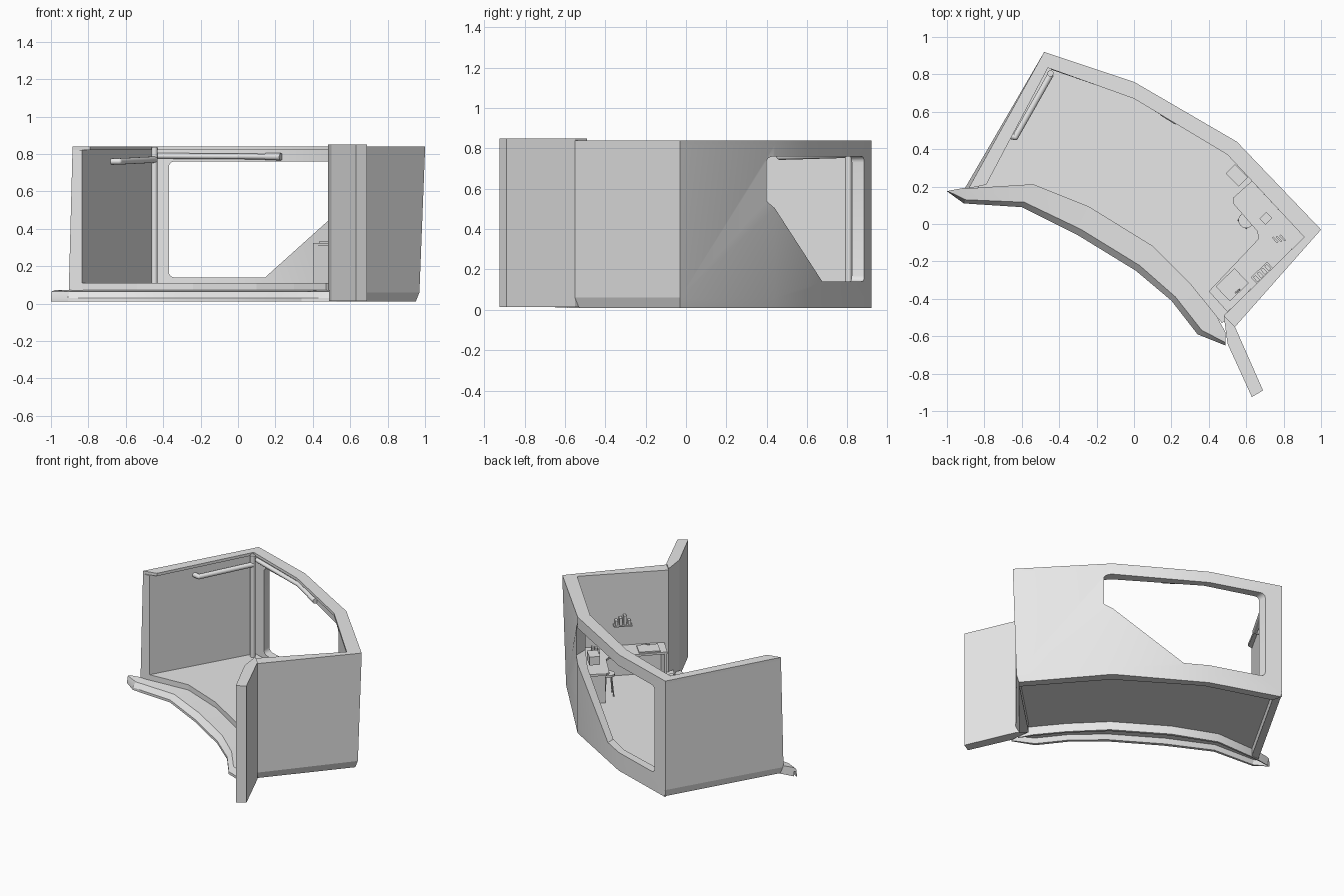
import bpy, bmesh, math
from mathutils import Vector, Matrix

cube = bpy.data.objects.get("Cube")
if cube:
    bpy.data.objects.remove(cube, do_unlink=True)

GREY = (0.8, 0.8, 0.8, 1)
mat = bpy.data.materials.new("plain grey")
mat.use_nodes = True
mat.diffuse_color = GREY
mat.node_tree.nodes["Principled BSDF"].inputs["Base Color"].default_value = GREY


def finish(name, bm):
    bmesh.ops.recalc_face_normals(bm, faces=bm.faces)
    me = bpy.data.meshes.new(name)
    bm.to_mesh(me)
    bm.free()
    me.materials.append(mat)
    ob = bpy.data.objects.new(name, me)
    bpy.context.collection.objects.link(ob)
    return ob


def loft(name, rings):
    """Skin equal-length rings of 3D points and cap both ends."""
    bm = bmesh.new()
    vs = [[bm.verts.new(p) for p in r] for r in rings]
    n = len(rings[0])
    for a, b in zip(vs, vs[1:]):
        for i in range(n):
            j = (i + 1) % n
            bm.faces.new((a[i], a[j], b[j], b[i]))
    bm.faces.new(vs[0])
    bm.faces.new(vs[-1])
    return finish(name, bm)


def solid(name, *levels):
    """Upright block through (height, plan outline) levels."""
    return loft(name, [[(x, y, z) for x, y in outline] for z, outline in levels])


def box(name, centre, size, angle=44):
    bm = bmesh.new()
    bmesh.ops.create_cube(bm, size=1)
    m = (Matrix.Translation(centre) @ Matrix.Rotation(math.radians(angle), 4, 'Z')
         @ Matrix.Diagonal((*size, 1)))
    bm.transform(m)
    return finish(name, bm)


def tube(name, points, r):
    """Round rod along a path with ball joints."""
    bm = bmesh.new()
    pts = [Vector(p) for p in points]
    for a, b in zip(pts, pts[1:]):
        d = b - a
        m = Matrix.Translation((a + b) / 2) @ d.to_track_quat('Z', 'Y').to_matrix().to_4x4()
        bmesh.ops.create_cone(bm, cap_ends=True, segments=14, radius1=r, radius2=r,
                              depth=d.length, matrix=m)
    for p in pts[1:-1]:
        bmesh.ops.create_uvsphere(bm, u_segments=14, v_segments=8, radius=r,
                                  matrix=Matrix.Translation(p))
    for f in bm.faces:
        f.smooth = len(f.verts) <= 4
    return finish(name, bm)


def smooth(ob):
    for o in bpy.context.selected_objects:
        o.select_set(False)
    ob.select_set(True)
    bpy.context.view_layer.objects.active = ob
    bpy.ops.object.shade_smooth_by_angle(angle=math.radians(25))


# Plan outlines
FRONT = [(0.47, -0.53), (0.3, -0.32), (0.1, -0.12), (-0.24, 0.09), (-0.54, 0.21), (-0.86, 0.19)]
OUTER = [(-0.48, 0.92), (0, 0.76), (0.55, 0.44)]
TOP_Z, RIM_Z = 0.84, 0.82

# Raised floor, open underneath
floor = [(-0.47, 0.87), (0, 0.72), (0.52, 0.4), (0.93, -0.06), (0.51, -0.5)] + FRONT
solid("floor", (0.07, floor), (0.11, floor))

# Side wall with thin overhanging rim
side_in = [(-0.46, 0.85), (-0.835, 0.19)]
solid("side_wall", (0.015, [(-0.885, 0.2), (-0.475, 0.92)] + side_in),
      (0.06, [(-0.905, 0.19), (-0.48, 0.92)] + side_in),
      (RIM_Z, [(-0.885, 0.19), (-0.48, 0.92)] + side_in))
side_rim = [(-0.885, 0.19), (-0.48, 0.92), (-0.46, 0.835), (-0.79, 0.21)]
solid("side_rim", (RIM_Z, side_rim), (TOP_Z, side_rim))

# Back wall with window opening
back_in = [(0.91, -0.07), (0.51, 0.385), (0, 0.705), (-0.46, 0.85)]
back_wall = solid("back_wall", (0.01, OUTER + [(0.95, -0.03)] + back_in),
                  (0.06, OUTER + [(0.97, -0.03)] + back_in),
                  (RIM_Z, OUTER + [(1, -0.03)] + back_in))
window = [(-0.37, 0.14), (0.145, 0.14), (0.59, 0.54), (0.59, 0.76), (-0.37, 0.76)]
cutter = loft("window_cutter", [[(x, y, z) for x, z in window] for y in (0.2, 1.1)])
bm = bmesh.new()
bm.from_mesh(cutter.data)
corners = [e for e in bm.edges if abs(e.verts[0].co.y - e.verts[1].co.y) > 0.5
           and (e.verts[0].co.z > 0.7 or e.verts[0].co.x < 0)]
bmesh.ops.bevel(bm, geom=corners, offset=0.03, segments=4, profile=0.5, affect='EDGES')
bmesh.ops.recalc_face_normals(bm, faces=bm.faces)
bm.to_mesh(cutter.data)
bm.free()
cutter.hide_render = True
cut = back_wall.modifiers.new("window", 'BOOLEAN')
cut.operation, cut.solver, cut.object = 'DIFFERENCE', 'EXACT', cutter
bpy.context.view_layer.update()
dg = bpy.context.evaluated_depsgraph_get()
opened = bpy.data.meshes.new_from_object(back_wall.evaluated_get(dg))
back_wall.modifiers.clear()
back_wall.data = opened
bpy.data.objects.remove(cutter, do_unlink=True)
smooth(back_wall)
back_rim = OUTER + [(1, -0.03), (0.91, -0.07), (0.5, 0.37), (0, 0.67), (-0.46, 0.835)]
smooth(solid("back_rim", (RIM_Z, back_rim), (TOP_Z, back_rim)))

# End wall with undercut foot, and projecting wing
end_in = [(0.48, -0.49), (0.91, -0.07)]
solid("end_wall", (0.01, [(0.95, -0.03), (0.525, -0.53)] + end_in),
      (0.06, [(0.97, -0.03), (0.54, -0.55)] + end_in),
      (TOP_Z, [(1, -0.03), (0.54, -0.55)] + end_in))
wing = [(0.48, -0.49), (0.5, -0.64), (0.63, -0.925), (0.69, -0.89), (0.54, -0.55)]
solid("wing_wall", (0.015, wing), (0.85, wing))

# Curved front step: sloping nose, hollow underside
inner = [(-0.98, 0.18), (-0.87, 0.2)] + FRONT[-2:0:-1] + [(0.44, -0.49), (0.49, -0.58)]
outer = [(-1, 0.175), (-0.91, 0.11), (-0.6, 0.09), (-0.3, -0.06), (0.01, -0.25),
         (0.2, -0.41), (0.34, -0.59), (0.49, -0.65)]
section = [(0, 0.01), (0, 0.072), (0.78, 0.065), (1, 0.03), (1, 0.012), (0.85, 0.012),
           (0.75, 0.045), (0.12, 0.045), (0.12, 0.01)]
rings = []
for a, b in zip(inner, outer):
    a, b = Vector(a), Vector(b)
    rings.append([(*a.lerp(b, t), z) for t, z in section])
smooth(loft("front_step", rings))

# Corner post and grab rails
tube("corner_post", [(-0.447, 0.805, 0.11), (-0.447, 0.805, 0.835)], 0.017)
tube("side_rail", [(-0.445, 0.8, 0.77), (-0.635, 0.465, 0.76), (-0.68, 0.475, 0.76)], 0.017)
tube("back_rail", [(-0.44, 0.84, 0.79), (0, 0.688, 0.787), (0.23, 0.548, 0.785)], 0.015)
tube("back_rail_sleeve", [(0.15, 0.597, 0.786), (0.23, 0.548, 0.785)], 0.019)

# Corner desk
desk = [(0.4, -0.36), (0.5, -0.47), (0.91, -0.07), (0.63, 0.23), (0.53, 0.14), (0.53, 0.11),
        (0.66, -0.04), (0.665, -0.08)]
solid("desk_top", (0.31, desk), (0.325, desk))
box("desk_end_panel", (0.455, -0.4, 0.21), (0.015, 0.13, 0.2))
box("desk_far_panel", (0.59, 0.17, 0.21), (0.12, 0.012, 0.2))
box("desk_mat", (0.525, -0.325, 0.329), (0.14, 0.11, 0.009))
tube("desk_lever", [(0.54, -0.37, 0.33), (0.565, -0.35, 0.345)], 0.004)

# Small desk things and wall fittings
box("desk_box", (0.705, 0.03, 0.335), (0.05, 0.045, 0.02))
for i in range(3):
    box("desk_file_%d" % i, (0.755 + i * 0.02, -0.085 + i * 0.005, 0.345), (0.01, 0.04, 0.04))
box("wall_box", (0.55, 0.26, 0.48), (0.1, 0.07, 0.06), -45)
box("wall_shelf", (0.685, -0.262, 0.48), (0.12, 0.05, 0.008))
for i, h in enumerate((0.03, 0.065, 0.05, 0.035)):
    t = (i - 1.5) * 0.02
    box("shelf_item_%d" % i, (0.685 + t, -0.262 + t, 0.484 + h / 2), (0.018, 0.035, h))

# Round stool with splayed legs
tube("stool_seat", [(0.6, 0.02, 0.25), (0.6, 0.02, 0.265)], 0.042)
for k in range(4):
    dx, dy = math.cos(k * math.pi / 2), math.sin(k * math.pi / 2)
    tube("stool_leg_%d" % k, [(0.6 + dx * 0.025, 0.02 + dy * 0.025, 0.25),
                              (0.6 + dx * 0.042, 0.02 + dy * 0.042, 0.11)], 0.004)
